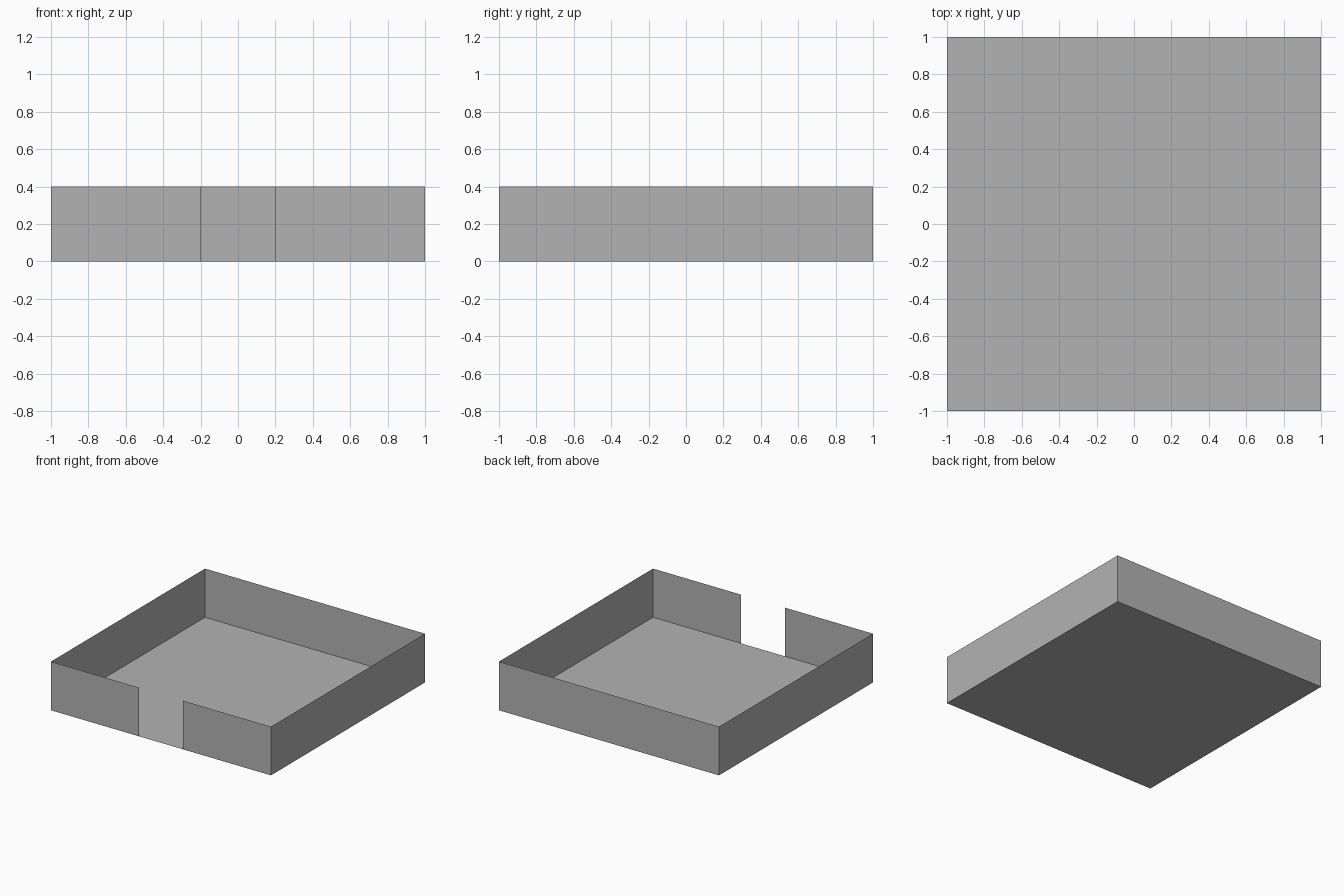
import bpy

if "Cube" in bpy.data.objects:
    bpy.data.objects.remove(bpy.data.objects["Cube"])

HALF, HEIGHT, DOOR = 1.0, 0.4, 0.2

grey = bpy.data.materials.new("plain grey")
grey.diffuse_color = (0.45, 0.45, 0.45, 1)
grey.use_nodes = True
grey.node_tree.nodes["Principled BSDF"].inputs["Base Color"].default_value = grey.diffuse_color


def sheet(name, corners):
    """One flat, single-sided face."""
    mesh = bpy.data.meshes.new(name)
    mesh.from_pydata(corners, [], [tuple(range(len(corners)))])
    mesh.materials.append(grey)
    obj = bpy.data.objects.new(name, mesh)
    bpy.context.collection.objects.link(obj)


def wall(name, start, end):
    """Thin upright wall along a ground line."""
    (x0, y0), (x1, y1) = start, end
    sheet(name, [(x0, y0, 0), (x1, y1, 0), (x1, y1, HEIGHT), (x0, y0, HEIGHT)])


# Floor
sheet("floor", [(-HALF, -HALF, 0), (HALF, -HALF, 0), (HALF, HALF, 0), (-HALF, HALF, 0)])

# Solid walls, facing outward
wall("right_wall", (HALF, -HALF), (HALF, HALF))
wall("back_wall", (HALF, HALF), (-HALF, HALF))
wall("left_wall", (-HALF, HALF), (-HALF, -HALF))

# Front wall on both sides of the doorway
wall("front_wall_left", (-HALF, -HALF), (-DOOR, -HALF))
wall("front_wall_right", (DOOR, -HALF), (HALF, -HALF))
